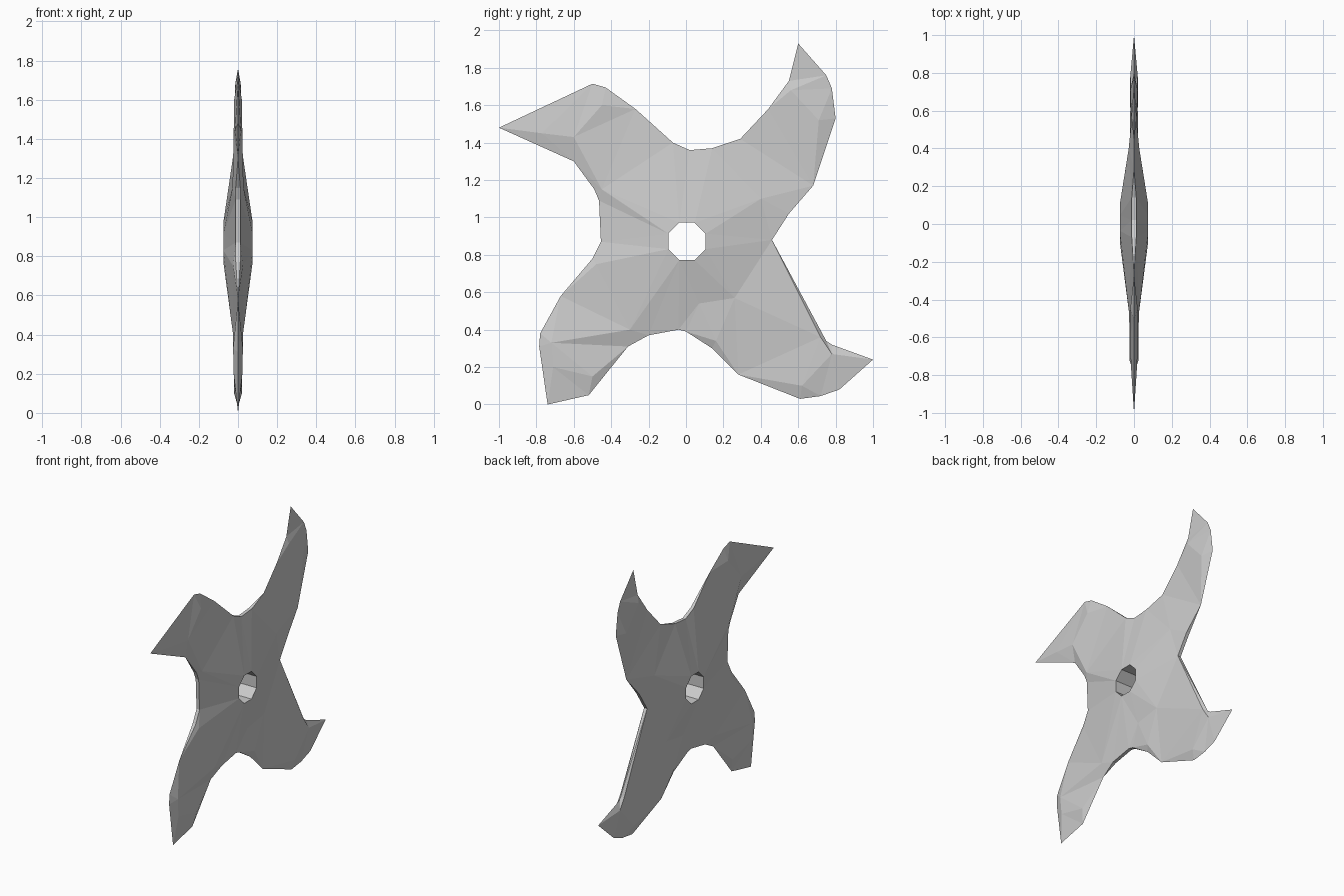
import bpy, bmesh, math
from mathutils import Vector
from mathutils.geometry import delaunay_2d_cdt

# Outline in the y/z plane, clockwise from the top notch
OUTLINE = [
    (0.02, 1.36), (0.14, 1.37), (0.29, 1.42), (0.44, 1.58), (0.55, 1.73), (0.60, 1.93),
    (0.75, 1.76), (0.78, 1.69), (0.80, 1.53), (0.68, 1.17), (0.55, 1.02), (0.46, 0.88),
    (0.75, 0.34), (0.78, 0.32), (1.0, 0.24), (0.82, 0.08), (0.72, 0.045), (0.61, 0.03),
    (0.28, 0.16), (0.14, 0.30), (0.0, 0.39), (-0.04, 0.40), (-0.20, 0.37), (-0.31, 0.31),
    (-0.52, 0.05), (-0.74, 0.0), (-0.785, 0.31), (-0.78, 0.38), (-0.67, 0.58),
    (-0.50, 0.78), (-0.455, 0.87), (-0.465, 1.09), (-0.49, 1.15), (-0.60, 1.30),
    (-1.0, 1.48), (-0.50, 1.715), (-0.43, 1.695), (-0.27, 1.58), (-0.07, 1.40)]

# Facet corners on the blades: y, z, half thickness
RIDGES = [
    (0.40, 1.10, 0.028), (0.56, 1.68, 0.014), (0.71, 1.52, 0.02),
    (-0.45, 1.15, 0.028), (-0.60, 1.43, 0.022), (-0.77, 1.45, 0.015), (-0.45, 1.60, 0.02),
    (-0.48, 0.75, 0.025), (-0.72, 0.33, 0.025), (-0.71, 0.20, 0.022), (-0.50, 0.15, 0.02),
    (-0.30, 0.40, 0.025), (0.07, 0.54, 0.025), (0.26, 0.57, 0.025), (0.16, 0.34, 0.02),
    (0.72, 0.36, 0.018), (0.78, 0.27, 0.02), (0.62, 0.10, 0.02)]

CENTRE = Vector((0.005, 0.872))
HUB = 0.075

# Octagonal hole
hole = [CENTRE + 0.108 * Vector((math.cos(a), math.sin(a)))
        for a in ((i + 0.5) * math.pi / 4 for i in range(8))]

rim = [Vector(p) for p in OUTLINE]
n = len(rim)
points = rim + hole + [Vector(r[:2]) for r in RIDGES]
# Notches near the hub are slightly blunt, blade edges are sharp
height = [0.012 if (p - CENTRE).length < 0.58 else 0.0 for p in rim]
height += [HUB] * 8 + [r[2] for r in RIDGES]

hole_edges = [(n + i, n + (i + 1) % 8) for i in range(8)]
verts, _, faces, orig, _, _ = delaunay_2d_cdt(points, hole_edges, [list(range(n))], 1, 1e-5)
ids = [o[0] for o in orig]

# Faceted front and back skins
bm = bmesh.new()
sides = []
for s in (1, -1):
    vs = [bm.verts.new((s * height[ids[i]], p.x, p.y)) for i, p in enumerate(verts)]
    sides.append(vs)
    for f in faces:
        if not all(n <= ids[i] < n + 8 for i in f):
            bm.faces.new([vs[i] for i in f])

# Walls joining the skins at the hole and the blunt notches
where = {o: i for i, o in enumerate(ids)}
for a, b in hole_edges + [(i, (i + 1) % n) for i in range(n)]:
    if height[a] + height[b] > 0:
        i, j = where[a], where[b]
        bm.faces.new((sides[0][i], sides[0][j], sides[1][j], sides[1][i]))

bmesh.ops.remove_doubles(bm, verts=bm.verts, dist=1e-4)
bmesh.ops.recalc_face_normals(bm, faces=bm.faces)
mesh = bpy.data.meshes.new("throwing_star")
bm.to_mesh(mesh)
bm.free()
bpy.context.collection.objects.link(bpy.data.objects.new("throwing_star", mesh))
